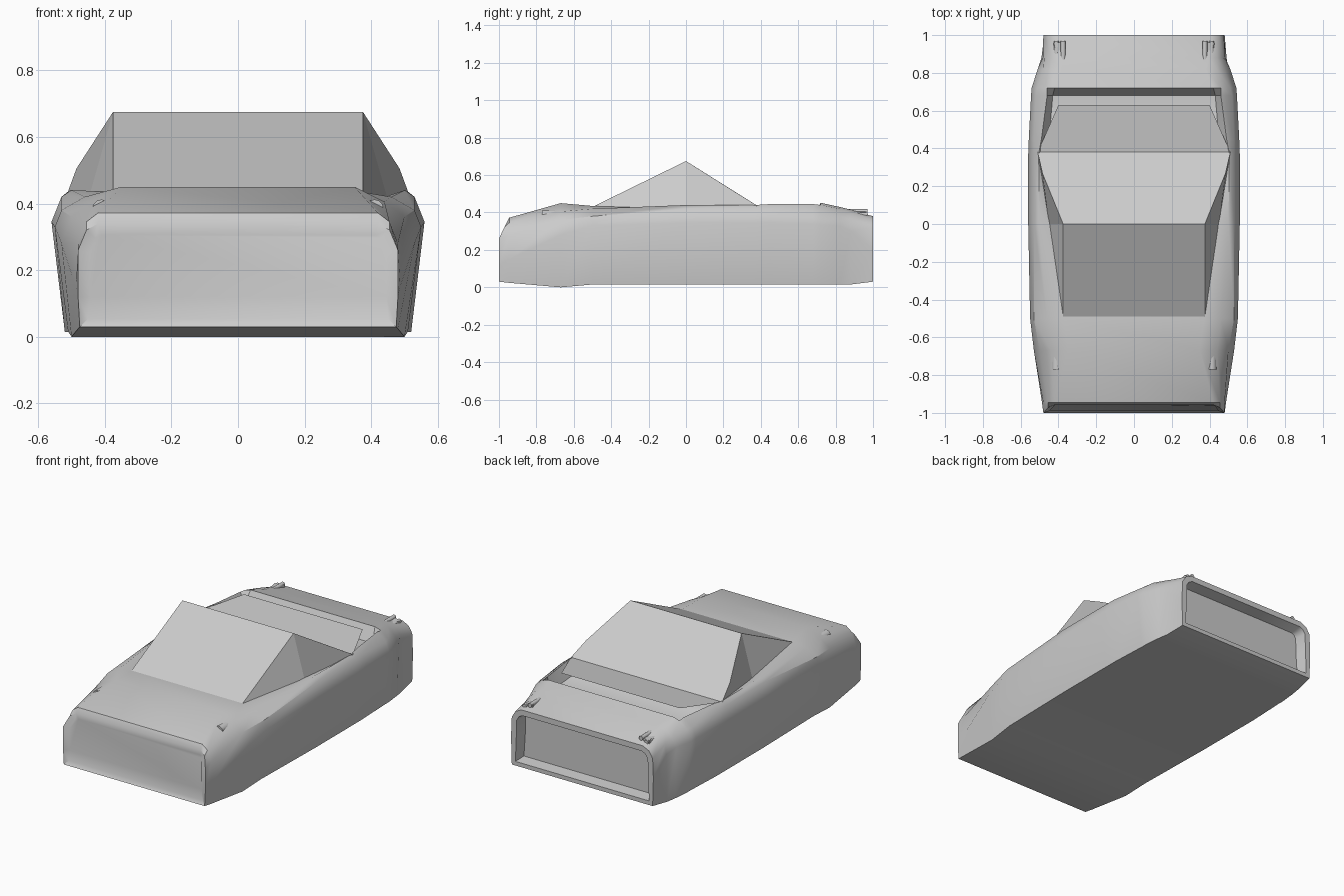
import bpy, bmesh, math
from mathutils import Vector

if "Cube" in bpy.data.objects:
    bpy.data.objects.remove(bpy.data.objects["Cube"])

grey = bpy.data.materials.new("plain grey")
grey.diffuse_color = (0.6, 0.6, 0.6, 1)
grey.use_nodes = True
grey.node_tree.nodes["Principled BSDF"].inputs["Base Color"].default_value = grey.diffuse_color


def finish(name, bm, angle=35):
    bmesh.ops.recalc_face_normals(bm, faces=bm.faces)
    me = bpy.data.meshes.new(name)
    bm.to_mesh(me)
    bm.free()
    ob = bpy.data.objects.new(name, me)
    bpy.context.collection.objects.link(ob)
    me.materials.append(grey)
    bpy.ops.object.select_all(action='DESELECT')
    ob.select_set(True)
    bpy.context.view_layer.objects.active = ob
    bpy.ops.object.shade_smooth_by_angle(angle=math.radians(angle))
    return ob


# body: half sections along y (floor, flank, shoulder, rim, deck as x, z pairs)
stations = [
    (-1.0, .475, .03, .48, .12, .48, .26, .455, .32, .42, .34),
    (-.945, .48, .024, .487, .15, .48, .28, .455, .345, .42, .372),
    (-.67, .50, 0, .53, .28, .50, .36, .44, .405, .35, .45),
    (-.5, .51, .015, .55, .33, .53, .38, .46, .42, .37, .435),
    (0, .52, .015, .56, .345, .53, .42, .50, .44, .44, .42),
    (.37, .52, .015, .56, .345, .53, .42, .505, .44, .47, .42),
    (.45, .52, .015, .557, .345, .53, .42, .49, .445, .45, .37),
    (.68, .51, .015, .545, .34, .52, .40, .46, .445, .43, .37),
    (.72, .51, .015, .542, .335, .51, .40, .46, .44, .42, .452),
    (.82, .50, .015, .51, .33, .48, .38, .44, .42, .38, .43),
    (.88, .49, .015, .483, .30, .475, .36, .44, .40, .39, .415),
    (1.0, .475, .03, .48, .20, .475, .32, .45, .36, .41, .38),
]
bm = bmesh.new()
rings = []
for y, *p in stations:
    half = list(zip(p[0::2], p[1::2]))
    pts = half + [(-x, z) for x, z in reversed(half)]
    # the nose leans back above the bumper line
    rings.append([bm.verts.new((x, y + (.7 * max(0, z - .28) if y == -1 else 0), z))
                  for x, z in pts])
for a, b in zip(rings, rings[1:]):
    for i in range(len(a)):
        j = (i + 1) % len(a)
        bm.faces.new((a[i], a[j], b[j], b[i]))
nose = bm.faces.new(rings[0])
tail = bm.faces.new(rings[-1])
bmesh.ops.recalc_face_normals(bm, faces=bm.faces)
bmesh.ops.inset_region(bm, faces=[nose], thickness=.035, depth=-.012)
bmesh.ops.inset_region(bm, faces=[tail], thickness=.035, depth=0)
bmesh.ops.inset_region(bm, faces=[tail], thickness=.012, depth=-.07)
finish("body", bm)

# cabin: windscreen, rear slope, raised tail panel and side panes
bm = bmesh.new()
def quad(*pts):
    bm.faces.new([bm.verts.new(p) for p in pts])
quad((-.375, -.5, .43), (.375, -.5, .43), (.375, 0, .675), (-.375, 0, .675))
quad((-.375, 0, .675), (.375, 0, .675), (.485, .27, .505), (.51, .38, .437),
     (-.51, .38, .437), (-.485, .27, .505))
quad((-.51, .38, .437), (.51, .38, .437), (.40, .63, .465), (-.40, .63, .465))
for s in (1, -1):
    top, foot = (s * .375, 0, .675), (s * .45, 0, .41)
    quad((s * .375, -.5, .43), (s * .45, -.49, .40), foot, top)
    quad(top, foot, (s * .51, .38, .42), (s * .51, .38, .437), (s * .485, .27, .505))
bmesh.ops.remove_doubles(bm, verts=bm.verts, dist=.0005)
finish("cabin", bm, 15)


def rod(name, c, r, length):
    bpy.ops.mesh.primitive_cylinder_add(vertices=12, radius=r, depth=length, location=c,
                                        rotation=(math.pi / 2, 0, 0))
    ob = bpy.context.object
    ob.name = name
    ob.data.materials.append(grey)
    bpy.ops.object.shade_smooth_by_angle(angle=math.radians(40))


# lamps on the hood, pipes with a wedge fairing on the tail
for s in (1, -1):
    rod("hood_lamp", (s * .41, -.735, .385), .027, .07)
    for x, z in ((.375, .405), (.395, .375), (.41, .39)):
        rod("tail_pipe", (s * x, .905, z), .013, .13)
    bm = bmesh.new()
    for x, y, z in ((.36, .96, .41), (.425, .96, .40), (.425, .90, .33), (.36, .96, .35),
                    (.395, .83, .40), (.425, .96, .34)):
        bm.verts.new((s * x, y, z))
    bmesh.ops.convex_hull(bm, input=bm.verts)
    finish("pipe_fairing", bm)
